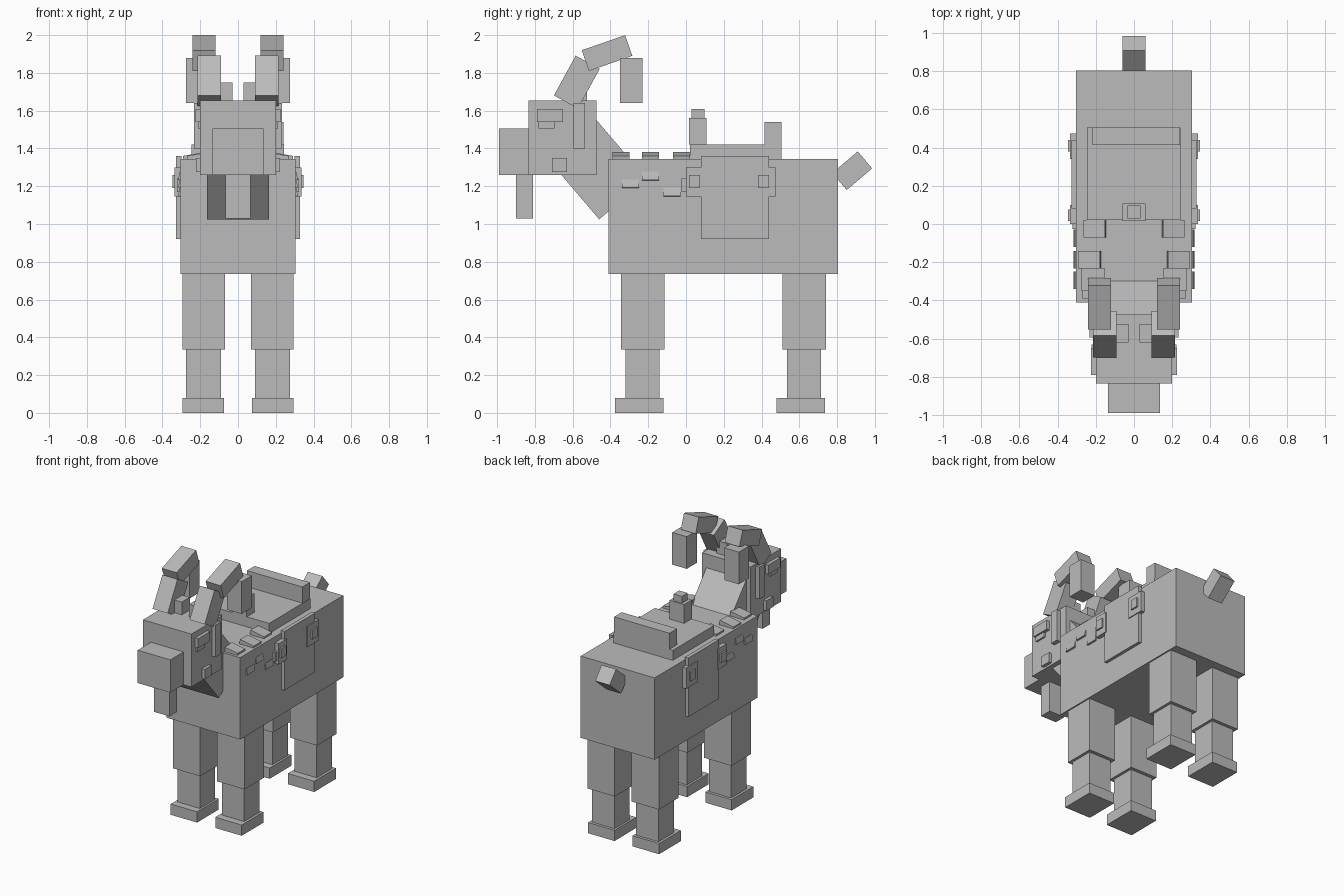
import bpy, math
from mathutils import Matrix, Vector

cube = bpy.data.objects.get("Cube")
if cube:
    bpy.data.objects.remove(cube, do_unlink=True)

grey = bpy.data.materials.new("plain grey")
grey.use_nodes = True
colour = (0.5, 0.5, 0.5, 1)
grey.diffuse_color = colour
grey.node_tree.nodes["Principled BSDF"].inputs["Base Color"].default_value = colour


def block(name, centre, size, tilt_x=0, tilt_y=0):
    """Box with given centre and size, tilted about its own x and y axes (degrees)."""
    bpy.ops.mesh.primitive_cube_add(size=1)
    ob = bpy.context.object
    ob.name = ob.data.name = name
    turn = (Matrix.Rotation(math.radians(tilt_x), 4, 'X')
            @ Matrix.Rotation(math.radians(tilt_y), 4, 'Y'))
    ob.matrix_world = (Matrix.Translation(centre) @ turn
                       @ Matrix.Diagonal((*size, 1)))
    ob.data.materials.append(grey)
    return ob


def box(name, x, y, z):
    """Upright box from its (min, max) ranges."""
    r = (x, y, z)
    return block(name, Vector([(a + b) / 2 for a, b in r]), [b - a for a, b in r])


def pair(name, x, y, z):
    """Upright box on the left side and its mirrored twin."""
    box("left_" + name, x, y, z)
    box("right_" + name, (-x[1], -x[0]), y, z)


def tilted_pair(name, centre, size, tilt_x=0, tilt_y=0):
    cx, cy, cz = centre
    block("left_" + name, (cx, cy, cz), size, tilt_x, tilt_y)
    block("right_" + name, (-cx, cy, cz), size, tilt_x, -tilt_y)


# Body, neck and tail
box("body", (-0.305, 0.305), (-0.41, 0.805), (0.735, 1.345))
block("neck", (0, -0.496, 1.322), (0.33, 0.33, 0.5), 40.4)
block("tail", (0, 0.88, 1.282), (0.12, 0.177, 0.118), 40.4)

# Legs
for where, y in (("front", -0.23), ("back", 0.625)):
    pair(where + "_upper_leg", (0.07, 0.295), (y - 0.115, y + 0.115), (0.335, 0.735))
    pair(where + "_lower_leg", (0.09, 0.275), (y - 0.09, y + 0.09), (0.08, 0.335))
    pair(where + "_hoof", (0.075, 0.293), (y - 0.145, y + 0.11), (0, 0.08))

# Head
box("head", (-0.2, 0.2), (-0.835, -0.475), (1.26, 1.655))
box("snout", (-0.135, 0.135), (-0.99, -0.835), (1.26, 1.505))
box("beard", (-0.065, 0.065), (-0.9, -0.81), (1.03, 1.262))
pair("brow", (0.195, 0.225), (-0.79, -0.65), (1.54, 1.61))
pair("eye", (0.195, 0.213), (-0.78, -0.695), (1.505, 1.54))
pair("cheek_stud", (0.195, 0.223), (-0.71, -0.63), (1.275, 1.35))
pair("head_strap", (0.195, 0.232), (-0.595, -0.535), (1.4, 1.64))
pair("forelock", (0.03, 0.115), (-0.62, -0.525), (1.65, 1.75))

# Curved horns in three segments
tilted_pair("horn_base", (0.153, -0.578, 1.751), (0.125, 0.145, 0.24), -28.7)
tilted_pair("horn_middle", (0.181, -0.418, 1.905), (0.122, 0.243, 0.116), 19.2)
pair("horn_tip", (0.155, 0.275), (-0.35, -0.23), (1.64, 1.88))

# Saddle
box("saddle_seat", (-0.245, 0.243), (0.02, 0.505), (1.34, 1.42))
box("saddle_back", (-0.217, 0.24), (0.415, 0.505), (1.42, 1.54))
box("saddle_horn", (-0.06, 0.06), (0.015, 0.108), (1.42, 1.56))
box("saddle_knob", (-0.035, 0.035), (0.03, 0.097), (1.56, 1.61))

# Side flaps with straps and buckles
pair("saddle_flap", (0.3, 0.328), (0.08, 0.44), (0.92, 1.36))
for i, (y0, y1, buckle) in enumerate(((-0.0, 0.1, 0.045), (0.34, 0.475, 0.41))):
    pair(f"strap_{i}", (0.3, 0.335), (y0, y1), (1.145, 1.3))
    pair(f"buckle_{i}", (0.33, 0.347), (buckle - 0.03, buckle + 0.03), (1.19, 1.26))
pair("strap_end", (0.3, 0.322), (-0.025, 0.0), (1.17, 1.24))

# Fur tufts on the back and flanks
for i, (x, y) in enumerate(((0.21, -0.345), (0.232, -0.187), (0.205, -0.025))):
    tilted_pair(f"back_tuft_{i}", (x, y, 1.348), (0.115, 0.09, 0.045), 0, 10)
for i, (y, z) in enumerate(((-0.295, 1.212), (-0.187, 1.253), (-0.075, 1.168))):
    tilted_pair(f"flank_tuft_{i}", (0.3, y, z), (0.026, 0.09, 0.045), 0, -12)
